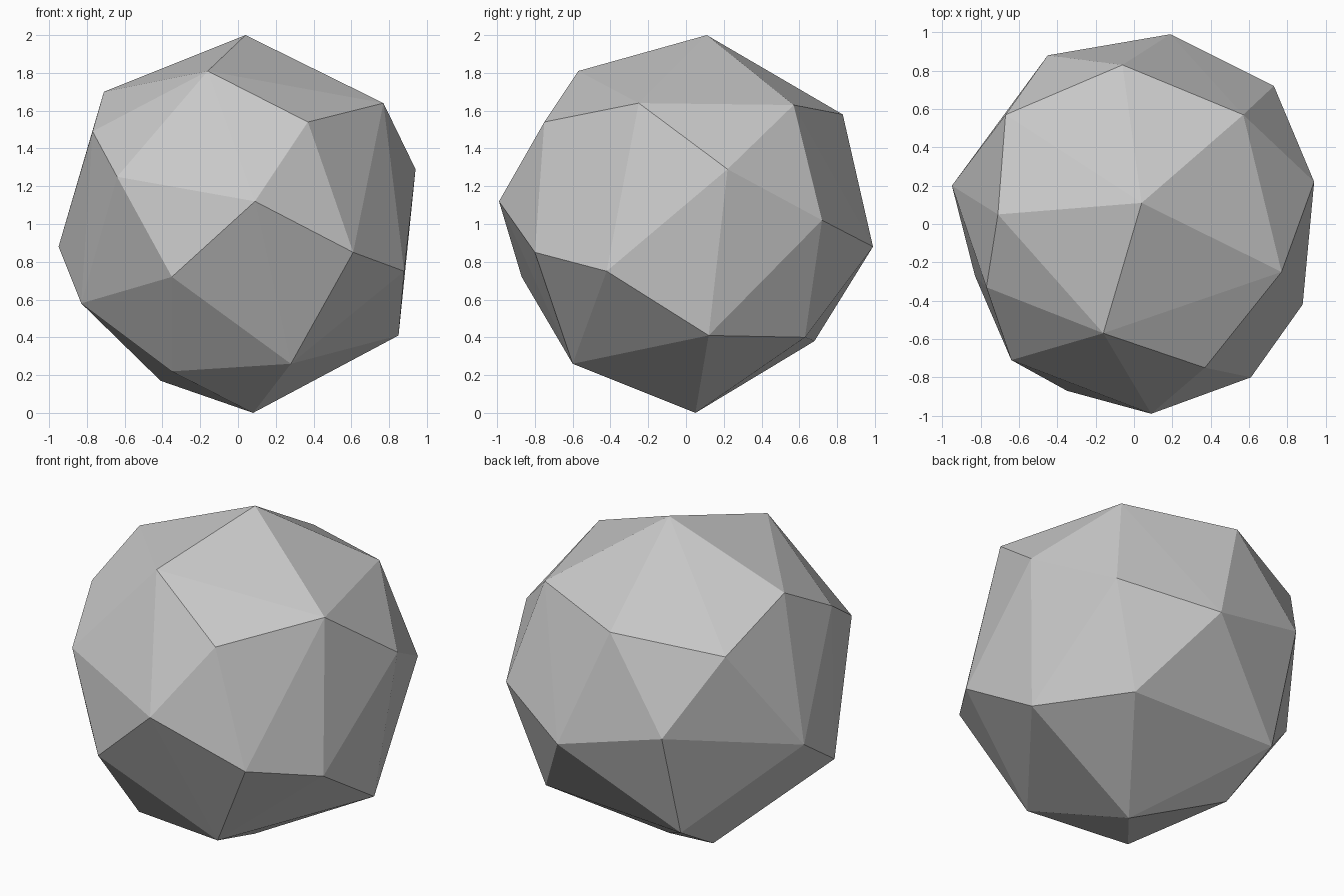
import bpy
import bmesh
from mathutils import Vector

default_cube = bpy.data.objects.get("Cube")
if default_cube:
    bpy.data.objects.remove(default_cube, do_unlink=True)


def make_material(name, colour):
    material = bpy.data.materials.new(name)
    material.use_nodes = True
    material.diffuse_color = colour
    shader = next(node for node in material.node_tree.nodes
                  if node.type == "BSDF_PRINCIPLED")
    shader.inputs["Base Color"].default_value = colour
    return material


def hull_object(name, corners, material):
    """Wrap a convex, flat-faced skin around a set of corner points."""
    bm = bmesh.new()
    for corner in corners:
        bm.verts.new(corner)
    result = bmesh.ops.convex_hull(bm, input=list(bm.verts))
    leftovers = set(result["geom_interior"]) | set(result["geom_unused"])
    loose = [item for item in leftovers if isinstance(item, bmesh.types.BMVert)]
    if loose:
        bmesh.ops.delete(bm, geom=loose, context="VERTS")
    bmesh.ops.recalc_face_normals(bm, faces=list(bm.faces))
    for face in bm.faces:
        face.smooth = False
    mesh = bpy.data.meshes.new(name)
    bm.to_mesh(mesh)
    bm.free()
    mesh.materials.append(material)
    stone = bpy.data.objects.new(name, mesh)
    bpy.context.collection.objects.link(stone)
    return stone


# Corner points in hundredths of a unit, as rings from top to bottom
crown = [(4, 11, 200), (-16, -57, 181), (-71, 5, 170)]
shoulder = [(77, -25, 164), (37, -75, 154), (-77, -33, 149),
            (57, 57, 163), (-6, 83, 158), (-67, 57, 149)]
girdle = [(94, 22, 129), (-64, -71, 125), (9, -99, 112),
          (73, 72, 102), (-45, 88, 104), (19, 99, 88),
          (-95, 20, 88), (61, -80, 85)]
skirt = [(88, -42, 75), (-35, -87, 72), (-83, -27, 58),
         (85, 12, 41), (52, 63, 40), (-44, 68, 38)]
base = [(28, -60, 26), (-35, -47, 22), (-41, 32, 17), (8, 5, 0)]

# One faceted grey boulder
stone_grey = make_material("stone grey", (0.58, 0.58, 0.58, 1))
points = [Vector(p) / 100 for p in crown + shoulder + girdle + skirt + base]
hull_object("faceted_boulder", points, stone_grey)
